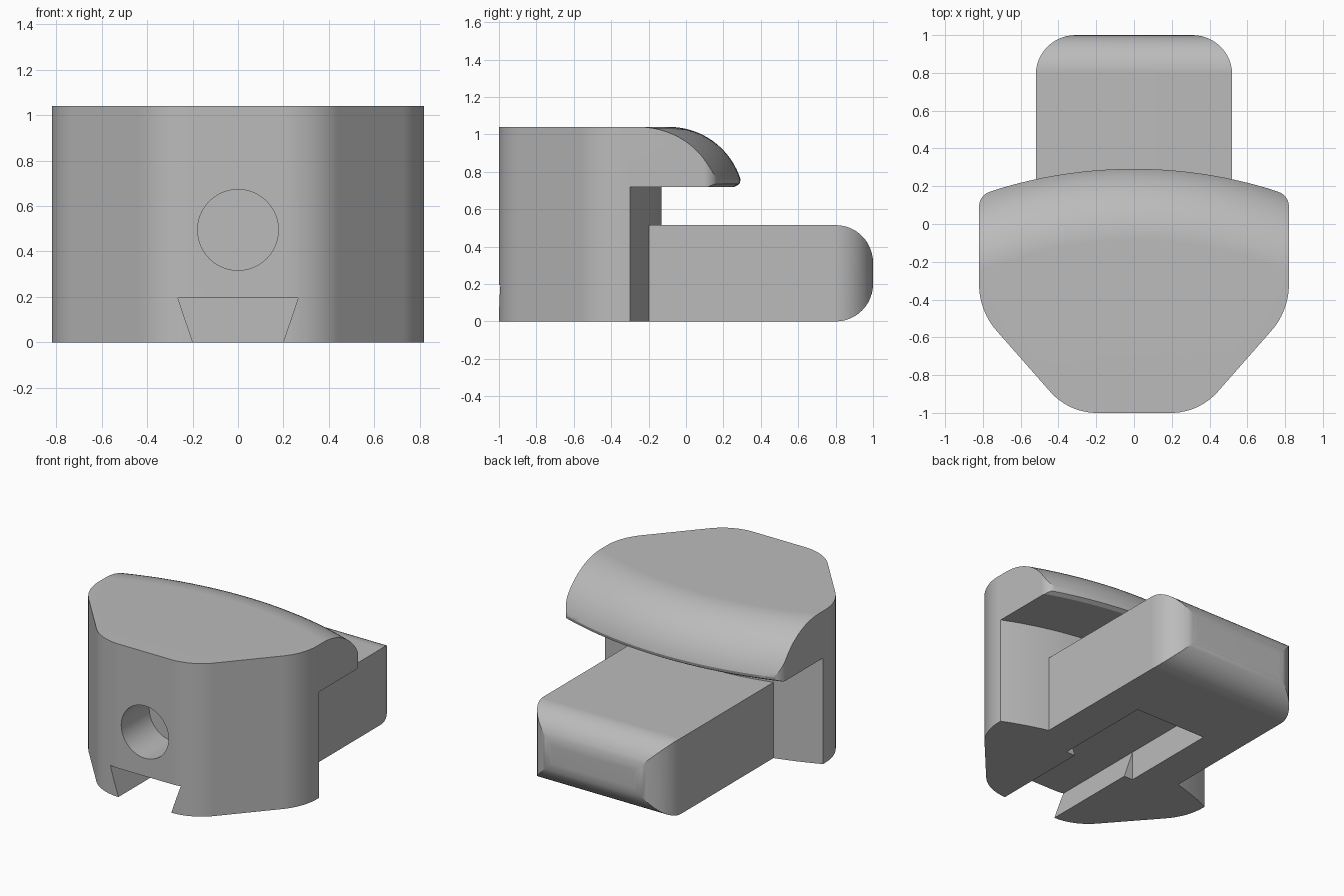
import bpy
import bmesh
from math import sin, cos, pi, radians, tan
from mathutils import Vector

if "Cube" in bpy.data.objects:
    bpy.data.objects.remove(bpy.data.objects["Cube"], do_unlink=True)

grey = bpy.data.materials.new("plain_grey")
grey.use_nodes = True
COLOUR = (0.5, 0.5, 0.5, 1)
grey.diffuse_color = COLOUR
grey.node_tree.nodes["Principled BSDF"].inputs["Base Color"].default_value = COLOUR


def make(name, bm):
    """Turn a bmesh into a linked object with the grey material."""
    bmesh.ops.recalc_face_normals(bm, faces=bm.faces)
    mesh = bpy.data.meshes.new(name)
    bm.to_mesh(mesh)
    bm.free()
    mesh.materials.append(grey)
    obj = bpy.data.objects.new(name, mesh)
    bpy.context.collection.objects.link(obj)
    return obj


def rounded(corners, steps=12):
    """Polygon from (u, v, radius) corners, each filleted by its radius."""
    out = []
    for i, (u, v, r) in enumerate(corners):
        p = Vector((u, v))
        if r == 0:
            out.append(p)
            continue
        a = (Vector(corners[i - 1][:2]) - p).normalized()
        b = (Vector(corners[(i + 1) % len(corners)][:2]) - p).normalized()
        half = a.angle(b) / 2
        centre = p + (a + b).normalized() * r / sin(half)
        start = p + a * r / tan(half) - centre
        end = p + b * r / tan(half) - centre
        sweep = pi - 2 * half
        for k in range(steps + 1):
            t = k / steps
            out.append(centre + (start * sin((1 - t) * sweep)
                                 + end * sin(t * sweep)) / sin(sweep))
    return out


def prism(name, points, low, high, place):
    """Extrude a 2D outline; place maps (u, v, w) to x, y, z."""
    bm = bmesh.new()
    rings = [[bm.verts.new(place(p[0], p[1], w)) for p in points] for w in (low, high)]
    for ring in rings:
        bm.faces.new(ring)
    n = len(points)
    for i in range(n):
        j = (i + 1) % n
        bm.faces.new((rings[0][i], rings[0][j], rings[1][j], rings[1][i]))
    return make(name, bm)


def sweep_arc(name, profile, centre_y, half_angle, steps):
    """Sweep a closed (radius, z) profile about a vertical axis."""
    bm = bmesh.new()
    rings = []
    for k in range(steps + 1):
        a = half_angle * (2 * k / steps - 1)
        rings.append([bm.verts.new((r * sin(a), centre_y + r * cos(a), z)) for r, z in profile])
    bm.faces.new(rings[0])
    bm.faces.new(rings[-1])
    n = len(profile)
    for one, two in zip(rings, rings[1:]):
        for i in range(n):
            j = (i + 1) % n
            bm.faces.new((one[i], one[j], two[j], two[i]))
    return make(name, bm)


def combine(obj, other, operation):
    mod = obj.modifiers.new("combine", 'BOOLEAN')
    mod.operation, mod.solver, mod.object = operation, 'EXACT', other
    bpy.context.view_layer.objects.active = obj
    bpy.ops.object.modifier_apply(modifier=mod.name)
    bpy.data.objects.remove(other, do_unlink=True)


def from_top(u, v, w):
    return (u, v, w)


def from_side(u, v, w):
    return (w, u, v)


def from_front(u, v, w):
    return (u, w, v)


# Body: plan outline, mirrored about x = 0
half = [(0.345, -1, 0.33), (0.82, -0.46, 0.37), (0.82, 0.15, 0.08)]
mirrored = [(-u, v, r) for u, v, r in reversed(half)]
outline = rounded(half + [(0, 0.44, 0)] + mirrored)
body = prism("clamp_block", outline, -0.1, 1.2, from_top)

# Curved back with overhanging lip, swept along a shallow arc
lip = [(2.1 + 0.4 * sin(a), 0.64 + 0.4 * cos(a))
       for a in (radians(70) * k / 14 for k in range(15))]
profile = [(0.9, 1.04)] + lip + [(2.482, 0.757), (2.476, 0.735), (2.45, 0.72),
                                 (2.06, 0.72), (2.06, 0), (0.9, 0)]
back = sweep_arc("back_shape", profile, -2.19, radians(34), 48)
combine(body, back, 'INTERSECT')

# Tongue: rounded in plan and in side profile
plan = rounded([(-0.52, -0.5, 0), (0.52, -0.5, 0), (0.52, 1, 0.21), (-0.52, 1, 0.21)])
side = rounded([(-0.4, 0, 0), (1, 0, 0.2), (1, 0.515, 0.2), (-0.4, 0.515, 0)])
tongue = prism("tongue", plan, -0.1, 0.7, from_top)
combine(tongue, prism("tongue_side", side, -0.7, 0.7, from_side), 'INTERSECT')
combine(body, tongue, 'UNION')

# Dovetail slot, widening into a straight pocket under the tongue
dovetail = [(-0.165, -0.1), (0.165, -0.1), (0.265, 0.195), (-0.265, 0.195)]
combine(body, prism("dovetail_slot", dovetail, -1.2, -0.3, from_front), 'DIFFERENCE')
pocket = [(-0.265, -0.1), (0.265, -0.1), (0.265, 0.195), (-0.265, 0.195)]
combine(body, prism("pocket", pocket, -0.33, 0.35, from_front), 'DIFFERENCE')

# Blind round hole in the front
circle = [(0.178 * cos(2 * pi * k / 48), 0.495 + 0.178 * sin(2 * pi * k / 48))
          for k in range(48)]
combine(body, prism("hole", circle, -1.2, -0.7, from_front), 'DIFFERENCE')

# Smooth curves, crisp edges
bpy.ops.object.select_all(action='DESELECT')
body.select_set(True)
bpy.context.view_layer.objects.active = body
bpy.ops.object.shade_smooth_by_angle(angle=radians(25))
weighted = body.modifiers.new("even_shading", 'WEIGHTED_NORMAL')
weighted.keep_sharp = True
